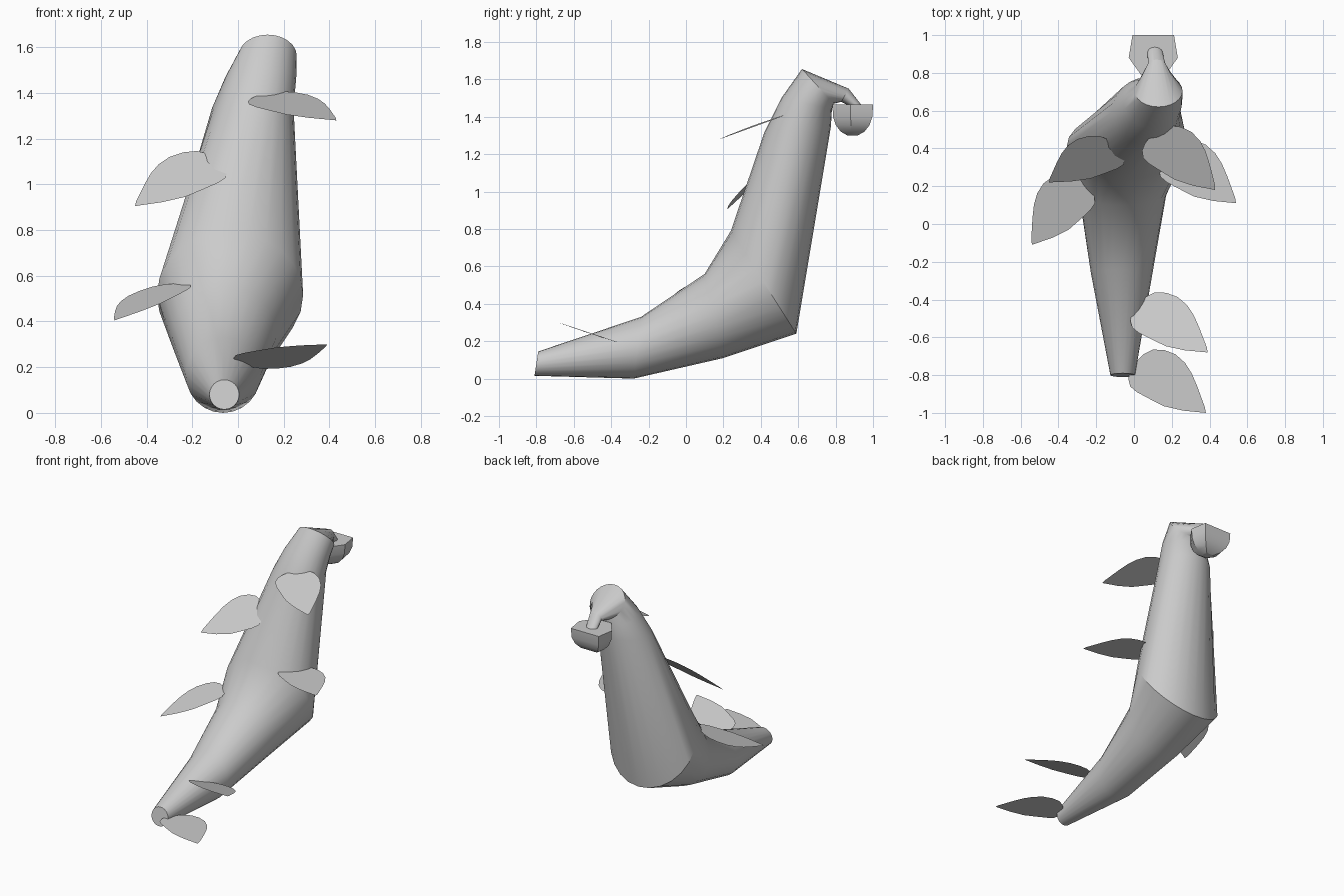
import bpy, bmesh, math
from mathutils import Vector

if "Cube" in bpy.data.objects:
    bpy.data.objects.remove(bpy.data.objects["Cube"])

SIDES = 24

grey = bpy.data.materials.new("plain_grey")
grey.use_nodes = True
grey.diffuse_color = (0.6, 0.6, 0.6, 1)
grey.node_tree.nodes["Principled BSDF"].inputs["Base Color"].default_value = (0.6, 0.6, 0.6, 1)


def finish(name, bm, smooth=True):
    """Turn a bmesh into a named grey object."""
    mesh = bpy.data.meshes.new(name)
    bm.to_mesh(mesh)
    bm.free()
    mesh.materials.append(grey)
    obj = bpy.data.objects.new(name, mesh)
    bpy.context.collection.objects.link(obj)
    if smooth:
        bpy.ops.object.select_all(action='DESELECT')
        obj.select_set(True)
        bpy.context.view_layer.objects.active = obj
        bpy.ops.object.shade_smooth_by_angle(angle=math.radians(25))
    return obj


def loft(name, loops):
    """Skin a closed solid through loops of equal point count."""
    bm = bmesh.new()
    rings = [[bm.verts.new(p) for p in loop] for loop in loops]
    for a, b in zip(rings, rings[1:]):
        for i in range(len(a)):
            j = (i + 1) % len(a)
            bm.faces.new((a[i], a[j], b[j], b[i]))
    bm.faces.new(rings[0])
    bm.faces.new(rings[-1])
    bmesh.ops.recalc_face_normals(bm, faces=bm.faces)
    return finish(name, bm)


def tilted_ring(x, front, back, width):
    """Ellipse spanning two (y, z) points, with the given half width in x."""
    f, b = Vector((x, *front)), Vector((x, *back))
    centre, half = (f + b) / 2, (f - b) / 2
    ring = []
    for i in range(SIDES):
        t = math.tau * i / SIDES
        ring.append(centre + half * math.cos(t) + Vector((width * math.sin(t), 0, 0)))
    return ring


# Bent stem: tapered foot, swollen elbow, slim top, thin neck
stem_rings = [
    (-0.06, (-0.79, 0.145), (-0.81, 0.015), 0.065),
    (-0.065, (-0.24, 0.33), (-0.28, 0.0), 0.163),
    (-0.06, (0.10, 0.56), (0.20, 0.11), 0.23),
    (-0.035, (0.24, 0.79), (0.59, 0.24), 0.32),
    (0.065, (0.42, 1.32), (0.775, 1.35), 0.178),
    (0.10, (0.51, 1.50), (0.78, 1.44), 0.155),
    (0.13, (0.62, 1.655), (0.79, 1.47), 0.127),
    (0.12, (0.87, 1.55), (0.83, 1.48), 0.045),
    (0.11, (0.94, 1.46), (0.89, 1.45), 0.04),
]
loft("bent_stem", [tilted_ring(*r) for r in stem_rings])

# Six-sided cup with a flat top and a rounded bottom
rim = [(-0.11, 0.11), (-0.13, -0.01), (-0.06, -0.107),
       (0.06, -0.107), (0.13, -0.01), (0.11, 0.11)]
profile = [(1.465, 1), (1.40, 0.97), (1.355, 0.83), (1.32, 0.58), (1.3, 0.25)]
loft("hanging_cup", [[(0.102 + x * s, 0.89 + y * s, z) for x, y in rim]
                     for z, s in profile])

# Leaf outline measured from its tip at the origin
leaf = [(0, 0), (-0.005, 0.03), (-0.045, 0.14), (-0.075, 0.21), (-0.11, 0.265),
        (-0.16, 0.31), (-0.22, 0.333), (-0.28, 0.335), (-0.33, 0.31),
        (-0.375, 0.265), (-0.4, 0.22), (-0.41, 0.18), (-0.4, 0.14),
        (-0.365, 0.11), (-0.29, 0.07), (-0.22, 0.035), (-0.12, 0.012)]
ROOT, HUMP = Vector((-0.41, 0.18)), Vector((-0.27, 0.335))


def add_leaf(name, tip, root, hump):
    """Flat leaf laid in the plane of the root and hump directions."""
    u = Vector(root).normalized()
    h = Vector(hump)
    v = (h - u * h.dot(u)).normalized()
    lu = ROOT.normalized()
    lv = (HUMP - lu * HUMP.dot(lu)).normalized()
    bm = bmesh.new()
    verts = []
    for p in leaf:
        q = Vector(p)
        verts.append(bm.verts.new(Vector(tip) + u * q.dot(lu) + v * q.dot(lv)))
    face = bm.faces.new(verts)
    bm.normal_update()
    if face.normal.z < 0:
        face.normal_flip()
    finish(name, bm, smooth=False)


flat = ((-0.41, 0.18, 0), (-0.27, 0.335, 0))
add_leaf("foot_leaf", (0.38, -1.0, 0.08), *flat)
add_leaf("elbow_leaf_left", (0.54, 0.11, 0.76), *flat)
add_leaf("lower_leaf", (0.39, -0.68, 0.30), (-0.41, 0.17, -0.06), (-0.27, 0.317, -0.107))
add_leaf("upper_leaf_left", (0.43, 0.18, 1.28), (-0.37, 0.2, 0.08), (-0.23, 0.35, 0.13))
add_leaf("upper_leaf_right", (-0.45, 0.22, 0.905), (0.39, 0.12, 0.145), (0.23, 0.26, 0.25))
add_leaf("elbow_leaf_right", (-0.54, -0.11, 0.405), (0.32, 0.25, 0.15), (0.09, 0.38, 0.13))
